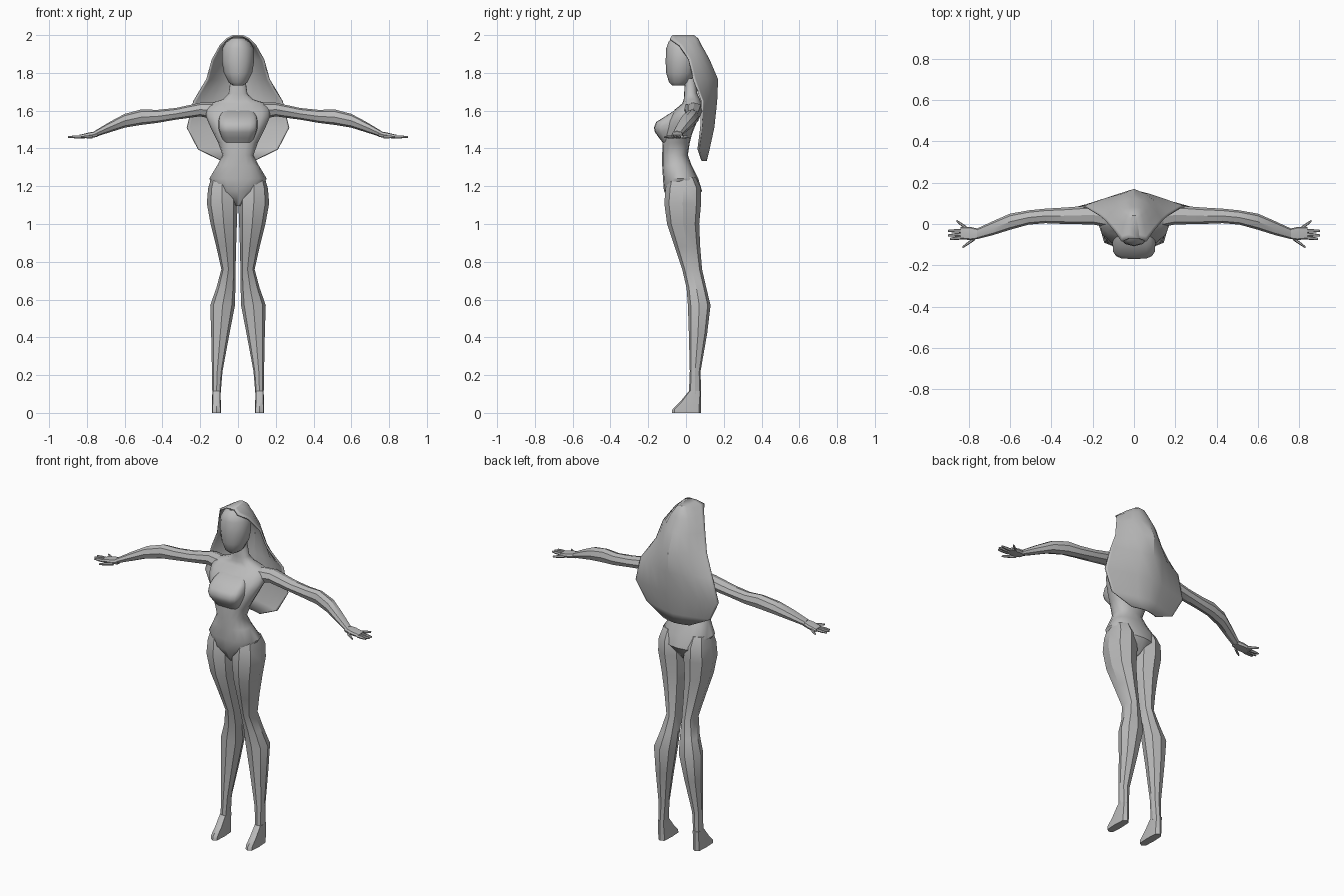
import bpy, bmesh, math
from mathutils import Vector

if "Cube" in bpy.data.objects:
    bpy.data.objects.remove(bpy.data.objects["Cube"], do_unlink=True)

grey = bpy.data.materials.new("plain grey")
grey.use_nodes = True
COLOUR = (0.5, 0.5, 0.5, 1)
grey.diffuse_color = COLOUR
grey.node_tree.nodes["Principled BSDF"].inputs["Base Color"].default_value = COLOUR


def ring(first, second, axis, at, sides, power=1.0):
    """Rounded cross-section at a place along an axis, spanning two ranges."""
    points = []
    for i in range(sides):
        angle = math.tau * i / sides
        pair = []
        for (lo, hi), t in zip((first, second), (math.cos(angle), math.sin(angle))):
            t = math.copysign(abs(t) ** power, t) if abs(t) > 1e-6 else 0
            pair.append((lo + hi) / 2 + t * (hi - lo) / 2)
        pair.insert(axis, at)
        points.append(Vector(pair))
    return points


def skin(name, rows, closed=True, caps=(True, True), angle=35, mirror=False):
    """Join rows of points into a surface."""
    bm = bmesh.new()
    rows = [[bm.verts.new(p) for p in row] for row in rows]
    count = len(rows[0])
    for low, high in zip(rows, rows[1:]):
        for i in range(count if closed else count - 1):
            j = (i + 1) % count
            bm.faces.new((low[i], low[j], high[j], high[i]))
    for row, wanted in zip((rows[0], rows[-1]), caps):
        if wanted:
            bm.faces.new(row)
    bmesh.ops.recalc_face_normals(bm, faces=bm.faces)
    mesh = bpy.data.meshes.new(name)
    bm.to_mesh(mesh)
    bm.free()
    mesh.materials.append(grey)
    mesh.shade_smooth()
    mesh.set_sharp_from_angle(angle=math.radians(angle))
    obj = bpy.data.objects.new(name, mesh)
    bpy.context.collection.objects.link(obj)
    if mirror:
        flip = obj.modifiers.new("other side", 'MIRROR')
        flip.use_mirror_merge = False
    return obj


def upright(sections, sides, power=1.0):
    """Symmetric sections: height, half width, front, back."""
    return [ring((-w, w), (f, b), 2, z, sides, power) for z, w, f, b in sections]


# Torso, shoulders and neck
skin("torso", upright([
    (1.095, .012, -.07, .03), (1.175, .115, -.117, .085), (1.24, .152, -.122, .065),
    (1.31, .11, -.126, .03), (1.365, .082, -.126, .01), (1.43, .105, -.125, .02),
    (1.47, .125, -.12, .03), (1.51, .145, -.11, .045), (1.545, .16, -.10, .06),
    (1.57, .17, -.085, .075), (1.605, .17, -.06, .085), (1.638, .15, -.02, .085),
    (1.66, .08, -.012, .075), (1.69, .05, -.01, .06), (1.77, .038, -.005, .05),
], 16, .85), angle=50)

# Bust
skin("bust", upright([
    (1.42, .07, -.115, 0), (1.455, .088, -.142, 0), (1.485, .098, -.164, 0),
    (1.51, .105, -.17, 0), (1.54, .105, -.158, 0), (1.57, .10, -.11, 0),
    (1.605, .08, -.055, 0),
], 16, .55), angle=50)

# Head
skin("head", upright([
    (1.732, .025, -.07, -.01), (1.75, .05, -.09, .02), (1.80, .075, -.105, .05),
    (1.86, .085, -.108, .06), (1.93, .083, -.105, .065), (1.965, .062, -.092, .055),
    (1.985, .03, -.07, .04),
], 12))

# Long hair: open at the face, bowed outward at the back
hair_rows = []
for z, width, edge, back, bow in [
    (1.335, .085, .085, .105, 1.5), (1.395, .21, .065, .12, 1.3),
    (1.51, .27, .08, .145, 1.2), (1.65, .235, .085, .16, 1.2),
    (1.765, .165, .04, .165, 1.5), (1.87, .135, .015, .12, 2),
    (1.945, .092, -.035, .078, 3), (1.98, .058, -.085, .06, 4),
    (1.996, .025, -.07, .04, 4),
]:
    steps = [math.sin(math.pi / 2 * i / 5) for i in range(-5, 6)]
    hair_rows.append([Vector((width * u, edge + (back - edge) * (1 - abs(u) ** bow), z))
                      for u in steps])
hair = skin("hair", hair_rows, closed=False, caps=(False, True))
shell = hair.modifiers.new("thickness", 'SOLIDIFY')
shell.thickness = .01
shell.offset = 0

# Legs: height, inner, outer, front, back
skin("leg", [ring((a, b), (f, k), 2, z, 8, .85) for z, a, b, f, k in [
    (1.25, .03, .14, -.09, .05), (1.19, .012, .158, -.108, .08),
    (1.11, .002, .165, -.115, .08), (1.0, .006, .145, -.10, .07),
    (.88, .01, .115, -.06, .075), (.76, .013, .088, -.02, .085),
    (.66, .014, .115, .003, .108), (.57, .016, .147, .01, .13),
    (.42, .045, .142, .015, .112), (.22, .082, .138, .02, .077),
    (.10, .092, .136, .015, .08),
]], mirror=True, angle=30)

# Feet
skin("foot", [ring((a, b), (f, k), 2, z, 8, .5) for z, a, b, f, k in [
    (0, .09, .138, -.075, .08), (.02, .09, .138, -.072, .08),
    (.06, .091, .137, -.03, .08), (.115, .093, .136, .015, .08),
]], mirror=True)

# Arms: distance out, front, back, bottom, top
skin("arm", [ring((f, b), (k, t), 0, x, 8, .9) for x, f, b, k, t in [
    (.11, -.02, .08, 1.55, 1.645), (.20, -.002, .09, 1.57, 1.642),
    (.33, .0, .08, 1.552, 1.614), (.43, .004, .074, 1.535, 1.604),
    (.51, -.003, .066, 1.525, 1.607), (.60, -.028, .05, 1.51, 1.583),
    (.68, -.053, .015, 1.485, 1.54), (.76, -.073, -.022, 1.46, 1.492),
]], mirror=True, angle=30)

# Palm
skin("palm", [ring((f, b), (k, t), 0, x, 8, .6) for x, f, b, k, t in [
    (.745, -.07, -.025, 1.461, 1.492), (.79, -.078, -.014, 1.455, 1.484),
    (.84, -.073, -.014, 1.453, 1.472),
]], mirror=True)

# Fingers and thumb, each from base to tip
fingers = {
    "index_finger": ((.83, -.066), (.89, -.072)),
    "middle_finger": ((.83, -.05), (.90, -.055)),
    "ring_finger": ((.83, -.034), (.90, -.033)),
    "little_finger": ((.81, -.02), (.86, .016)),
    "thumb": ((.77, -.07), (.83, -.113)),
}
for name, (base, tip) in fingers.items():
    rows = []
    for t, r in ((0, .009), (.6, .008), (1, .005)):
        x, y = (p + (q - p) * t for p, q in zip(base, tip))
        rows.append(ring((y - r, y + r), (1.461 - r, 1.461 + r), 0, x, 6))
    skin(name, rows, mirror=True)
